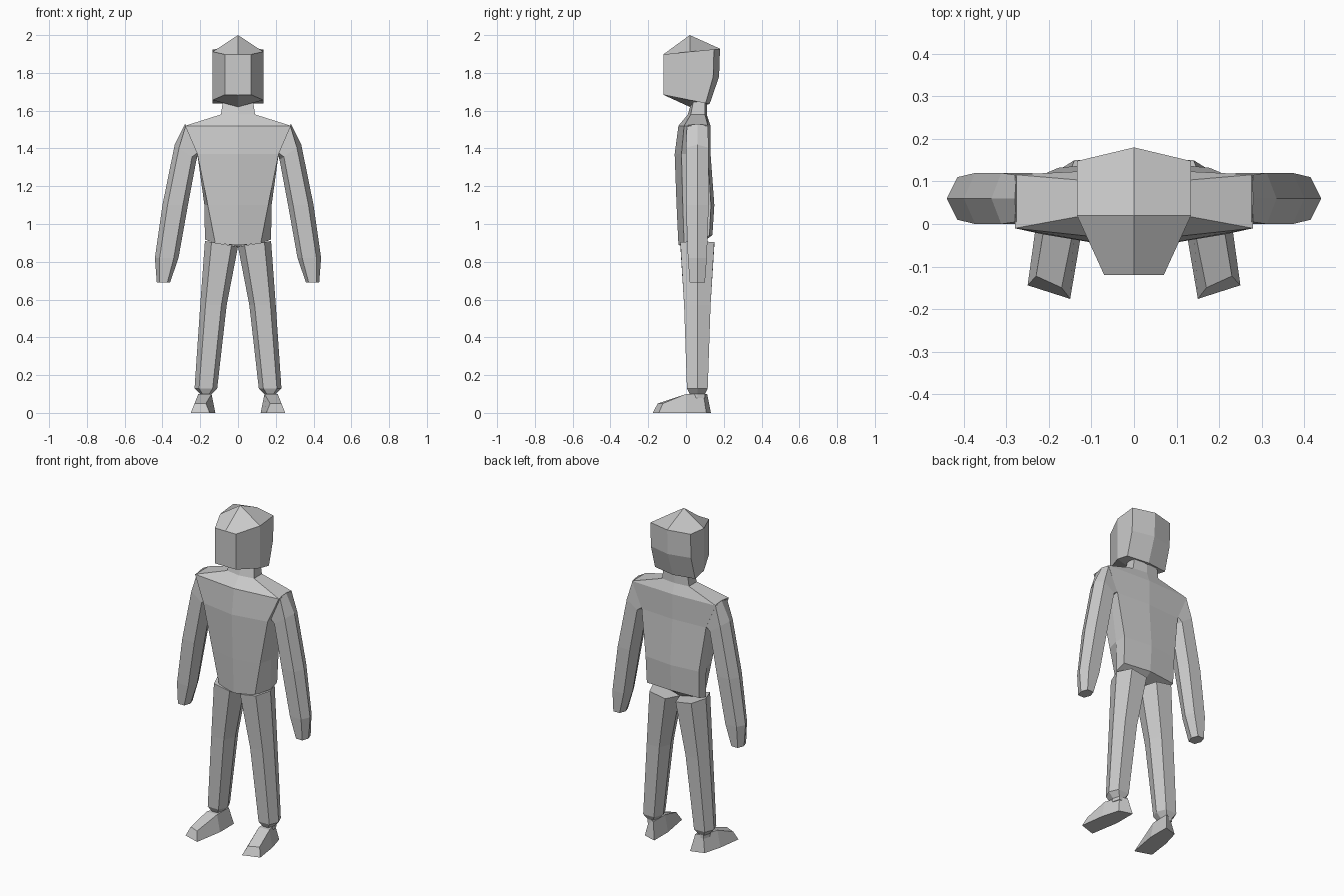
import bpy
import bmesh

cube = bpy.data.objects.get("Cube")
if cube:
    bpy.data.objects.remove(cube, do_unlink=True)

GREY = (0.6, 0.6, 0.6, 1)
grey = bpy.data.materials.new("plain grey")
grey.use_nodes = True
grey.diffuse_color = GREY
grey.node_tree.nodes["Principled BSDF"].inputs["Base Color"].default_value = GREY


def mix(start, end, factor):
    return start + (end - start) * factor


def add_mirrored(name, bm):
    """Turn the mesh into an object with a twin on the other side."""
    bmesh.ops.recalc_face_normals(bm, faces=bm.faces)
    mesh = bpy.data.meshes.new(name)
    bm.to_mesh(mesh)
    bm.free()
    mesh.materials.append(grey)
    part = bpy.data.objects.new(name, mesh)
    bpy.context.collection.objects.link(part)
    part.modifiers.new("Mirror", "MIRROR")


def skin(bm, sections, closed):
    """Join neighbouring sections with quads and return the rows of vertices."""
    rows = [[bm.verts.new(point) for point in section] for section in sections]
    for lower, upper in zip(rows, rows[1:]):
        for i in range(0 if not closed else -1, len(lower) - 1):
            bm.faces.new((lower[i], lower[i + 1], upper[i + 1], upper[i]))
    return rows


def add_limb(name, sections):
    bm = bmesh.new()
    rows = skin(bm, sections, closed=True)
    bm.faces.new(rows[0])
    bm.faces.new(rows[-1])
    add_mirrored(name, bm)


def add_trunk(name, sections, bottom, top, centre):
    """Half shell, open on the mirror plane, closed by a low peak at each end."""
    bm = bmesh.new()
    rows = skin(bm, sections, closed=False)
    for row, height in ((rows[0], bottom), (rows[-1], top)):
        peak = bm.verts.new((0, centre, height))
        bm.faces.new((*row[:3], peak))
        bm.faces.new((*row[2:], peak))
    add_mirrored(name, bm)


def trunk_section(height, width, front, back, panel, centre, bulge, lean=0):
    """Half outline from the front centre, round the side, to the back centre."""
    outline = [
        (0, front),
        (panel, mix(front, centre, bulge)),
        (width, centre),
        (width, mix(back, centre, 0.2)),
        (0, back),
    ]
    return [(x, y, height + lean * y) for x, y in outline]


def limb_section(outer, inner, height, depth, drop=0, edge=0.2):
    """Hexagon pointed at its outer and inner ends; drop lowers the inner end."""
    middle = 0.06
    outline = [
        (0, middle),
        (edge, middle - depth),
        (1 - edge, middle - depth),
        (1, middle),
        (1 - edge, middle + depth),
        (edge, middle + depth),
    ]
    return [(mix(outer, inner, t), y, height - drop * t) for t, y in outline]


def foot_section(inner, outer, y, height):
    """Flat sole with a narrower top, turned slightly outward."""
    inset = 0.02
    near, far = y * 1.1, y * 0.9
    return [
        (inner, near, 0),
        (outer, far, 0),
        (outer - inset, far * 0.85, height),
        (inner + inset, near * 0.85, height),
    ]


# Head: jaw, cheeks and brow share one face panel
def head_section(height, back, lean):
    return trunk_section(height, width=0.134, front=-0.12, back=back,
                         panel=0.07, centre=0.02, bulge=0, lean=lean)


add_trunk("head", [
    head_section(height=1.66, back=0.125, lean=-0.2),
    head_section(height=1.78, back=0.175, lean=0),
    head_section(height=1.91, back=0.18, lean=0.1),
], bottom=1.62, top=2, centre=0.02)


# Torso: hips, waist, chest, shoulders, then the neck
def torso_section(height, width, front, back, panel, lean=0):
    return trunk_section(height, width, front, back, panel,
                         centre=0.06, bulge=0.3, lean=lean)


add_trunk("torso_and_neck", [
    torso_section(height=0.9, width=0.175, front=-0.04, back=0.14, panel=0.12, lean=0.3),
    torso_section(height=1.1, width=0.178, front=-0.05, back=0.15, panel=0.16),
    torso_section(height=1.37, width=0.215, front=-0.06, back=0.13, panel=0.215),
    torso_section(height=1.52, width=0.28, front=-0.04, back=0.13, panel=0.28),
    torso_section(height=1.58, width=0.09, front=0.01, back=0.11, panel=0.09),
    torso_section(height=1.65, width=0.08, front=0.03, back=0.11, panel=0.08),
], bottom=0.88, top=1.65, centre=0.06)

# Arms: shoulder, upper arm, elbow, wrist, fingertips
add_limb("arms", [
    limb_section(outer=0.28, inner=0.21, height=1.53, depth=0.055, drop=0.16, edge=0.05),
    limb_section(outer=0.335, inner=0.22, height=1.42, depth=0.06, drop=0.08),
    limb_section(outer=0.4, inner=0.265, height=1.1, depth=0.06),
    limb_section(outer=0.44, inner=0.315, height=0.82, depth=0.05),
    limb_section(outer=0.43, inner=0.36, height=0.69, depth=0.04),
])

# Legs: hip, knee, trouser cuff, narrow ankle
add_limb("legs", [
    limb_section(outer=0.175, inner=0, height=0.91, depth=0.09, drop=0.03),
    limb_section(outer=0.2, inner=0.06, height=0.57, depth=0.07),
    limb_section(outer=0.23, inner=0.11, height=0.13, depth=0.055),
    limb_section(outer=0.2, inner=0.14, height=0.1, depth=0.04),
    limb_section(outer=0.2, inner=0.14, height=0.08, depth=0.04),
])

# Feet: heel, instep, sloped toe
add_limb("feet", [
    foot_section(inner=0.12, outer=0.2, y=0.12, height=0.1),
    foot_section(inner=0.12, outer=0.23, y=0, height=0.1),
    foot_section(inner=0.15, outer=0.25, y=-0.16, height=0.05),
])
